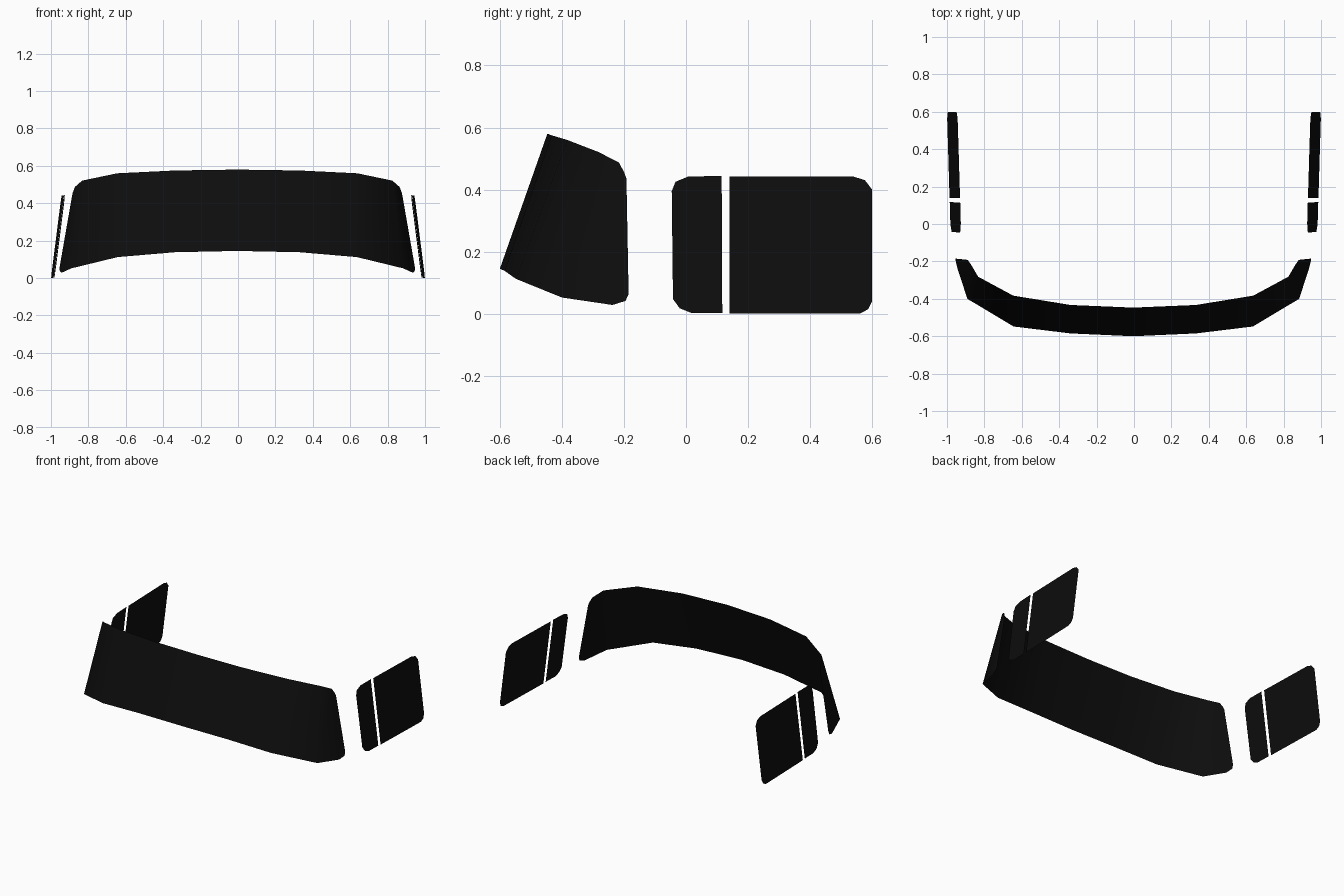
import bpy

if "Cube" in bpy.data.objects:
    bpy.data.objects.remove(bpy.data.objects["Cube"])

# Dark glass material
glass = bpy.data.materials.new("dark_glass")
glass.diffuse_color = (0.004, 0.004, 0.004, 1)
glass.use_nodes = True
glass.node_tree.nodes["Principled BSDF"].inputs["Base Color"].default_value = glass.diffuse_color


def make_sheet(name, verts, faces, x_offset=0.0):
    """Thin glass sheet modelled on the +x side and mirrored across its centre."""
    mesh = bpy.data.meshes.new(name)
    mesh.from_pydata(verts, [], faces)
    mesh.materials.append(glass)
    obj = bpy.data.objects.new(name, mesh)
    bpy.context.collection.objects.link(obj)
    obj.location.x = x_offset
    mirror = obj.modifiers.new("mirror", 'MIRROR')
    mirror.use_clip = True
    mirror.merge_threshold = 0.0005
    return obj


# Windscreen: strip of panels between a bottom and a top edge, centre to corner
bottom = [(0, -0.60, 0.145), (0.335, -0.585, 0.138), (0.64, -0.548, 0.112),
          (0.887, -0.40, 0.052), (0.94, -0.237, 0.028), (0.95, -0.195, 0.041),
          (0.949, -0.185, 0.063)]
top = [(0, -0.447, 0.58), (0.335, -0.433, 0.575), (0.642, -0.383, 0.56),
       (0.829, -0.282, 0.521), (0.868, -0.216, 0.487), (0.88, -0.199, 0.455),
       (0.884, -0.192, 0.435)]
n = len(bottom)
strip = [(i, i + 1, n + i + 1, n + i) for i in range(n - 1)]
screen = make_sheet("windscreen", bottom + top, strip, -0.004)
for p in screen.data.polygons:
    p.use_smooth = True


# Side panes: flat outlines in (y, z), laid on the inward-leaning door plane
def side_pane(name, outline):
    verts = [(1.0 - 0.127 * z - 0.03 * (0.6 - y), y, z) for y, z in outline]
    return make_sheet(name, verts, [tuple(range(len(verts)))])


side_pane("quarter_windows", [
    (0.115, 0.444), (0.007, 0.442), (-0.034, 0.425), (-0.046, 0.395),
    (-0.042, 0.047), (-0.02, 0.017), (0.018, 0.002), (0.117, 0.002)][::-1])
side_pane("door_windows", [
    (0.14, 0.0), (0.56, 0.0), (0.587, 0.014), (0.6, 0.04),
    (0.6, 0.40), (0.577, 0.43), (0.54, 0.442), (0.14, 0.442)])

# Turn the quarter window outline so it faces outward like the door window
for name in ("quarter_windows", "door_windows"):
    mesh = bpy.data.objects[name].data
    if mesh.polygons[0].normal.x < 0:
        mesh.flip_normals()
